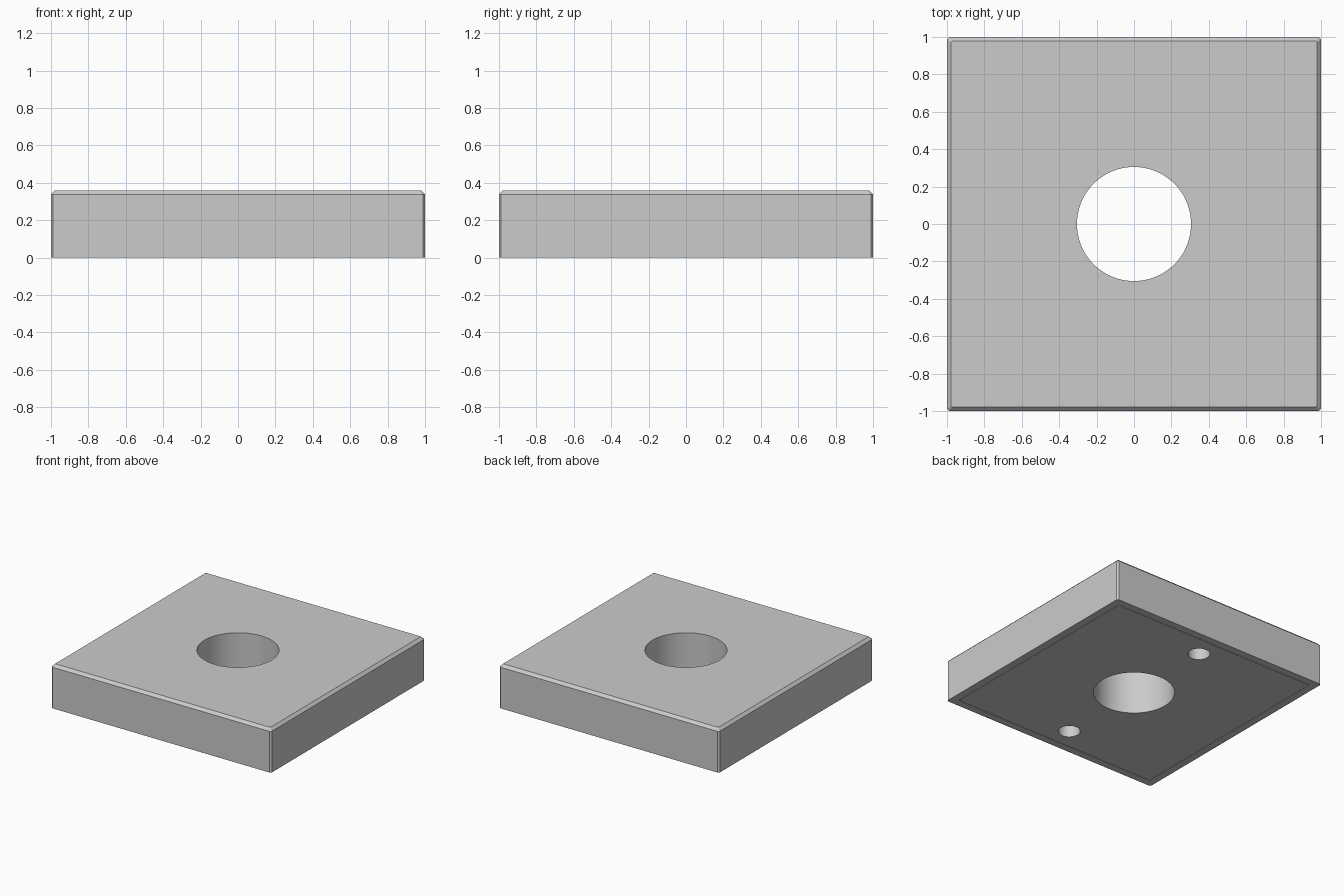
import bpy, bmesh, math

if "Cube" in bpy.data.objects:
    bpy.data.objects.remove(bpy.data.objects["Cube"])

HEIGHT, PLATE = 0.36, 0.12
BORE, SCREW = 0.305, 0.083


def rect_ring(bm, half, cut, z):
    h, c = half, half - cut
    pts = [(h, -c), (h, c), (c, h), (-c, h), (-h, c), (-h, -c), (-c, -h), (c, -h)]
    return [bm.verts.new((x, y, z)) for x, y in pts]


def loft(name, sections):
    bm = bmesh.new()
    rings = [rect_ring(bm, *s) for s in sections]
    for a, b in zip(rings, rings[1:]):
        for i in range(8):
            j = (i + 1) % 8
            bm.faces.new((a[i], a[j], b[j], b[i]))
    bm.faces.new(rings[0])
    bm.faces.new(rings[-1])
    bmesh.ops.recalc_face_normals(bm, faces=bm.faces)
    mesh = bpy.data.meshes.new(name)
    bm.to_mesh(mesh)
    bm.free()
    ob = bpy.data.objects.new(name, mesh)
    bpy.context.collection.objects.link(ob)
    return ob


def drill(ob, radius, x, y, sides):
    bpy.ops.mesh.primitive_cylinder_add(vertices=sides, radius=radius, depth=2, location=(x, y, 0))
    cutter = bpy.context.object
    cutter.name = "drill_cutter"
    cutter.hide_render = True
    mod = ob.modifiers.new("hole", 'BOOLEAN')
    mod.operation, mod.solver, mod.object = 'DIFFERENCE', 'EXACT', cutter
    bpy.context.view_layer.objects.active = ob
    bpy.ops.object.modifier_apply(modifier=mod.name)
    bpy.data.objects.remove(cutter)


# Block with chamfered top and corners, pocketed underneath
block = loft("block", [(0.938, 0.01, PLATE), (0.938, 0.01, 0), (1, 0.012, 0),
                       (1, 0.012, HEIGHT - 0.022), (0.978, 0.005, HEIGHT)])
drill(block, BORE, 0, 0, 96)

# Flush base plate filling the pocket, with two screw holes
plate = loft("base_plate", [(0.935, 0.01, 0), (0.935, 0.01, PLATE)])
drill(plate, BORE, 0, 0, 96)
for y in (-0.76, 0.76):
    drill(plate, SCREW, 0, y, 48)

# Smooth bores, crisp edges
for ob in (block, plate):
    bpy.ops.object.select_all(action='DESELECT')
    ob.select_set(True)
    bpy.context.view_layer.objects.active = ob
    bpy.ops.object.shade_smooth_by_angle(angle=math.radians(20))
